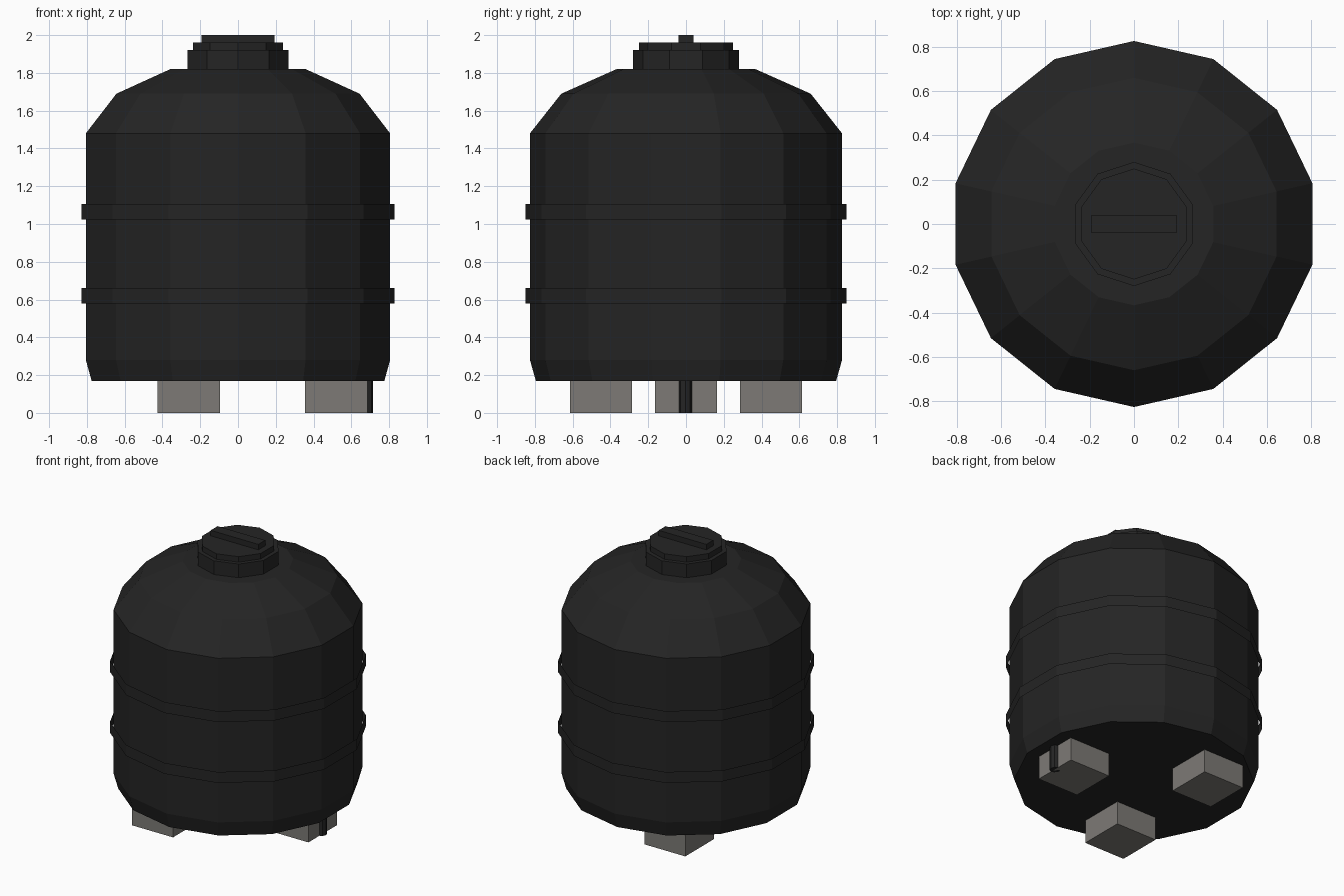
import bpy, math

cube = bpy.data.objects.get("Cube")
if cube:
    bpy.data.objects.remove(cube, do_unlink=True)


def material(name, colour):
    m = bpy.data.materials.new(name)
    m.use_nodes = True
    m.diffuse_color = (*colour, 1)
    bsdf = m.node_tree.nodes["Principled BSDF"]
    bsdf.inputs["Base Color"].default_value = (*colour, 1)
    bsdf.inputs["Roughness"].default_value = 0.8
    return m


BLACK = material("black plastic", (0.018, 0.018, 0.018))
CONCRETE = material("grey concrete", (0.205, 0.195, 0.18))


def make(name, verts, faces, mat):
    mesh = bpy.data.meshes.new(name)
    mesh.from_pydata(verts, [], faces)
    mesh.materials.append(mat)
    obj = bpy.data.objects.new(name, mesh)
    bpy.context.collection.objects.link(obj)
    return obj


def lathe(name, profile, sides, mat, centre=(0, 0), capped=True):
    """Spin (radius, height) points; one corner points along +y."""
    verts, faces = [], []
    for r, z in profile:
        for i in range(sides):
            a = math.pi / 2 + math.tau * i / sides
            verts.append((centre[0] + r * math.cos(a), centre[1] + r * math.sin(a), z))
    for k in range(len(profile) - 1):
        for i in range(sides):
            j = (i + 1) % sides
            low, high = k * sides, (k + 1) * sides
            faces.append((low + i, low + j, high + j, high + i))
    if capped:
        last = (len(profile) - 1) * sides
        faces.append(tuple(reversed(range(sides))))
        faces.append(tuple(range(last, last + sides)))
    return make(name, verts, faces, mat)


def box(name, centre, size, mat):
    verts = [tuple(c + s * d / 2 for c, s, d in zip(centre, size, (x, y, z)))
             for x in (-1, 1) for y in (-1, 1) for z in (-1, 1)]
    faces = [(0, 1, 3, 2), (4, 6, 7, 5), (0, 4, 5, 1),
             (2, 3, 7, 6), (0, 2, 6, 4), (1, 5, 7, 3)]
    return make(name, verts, faces, mat)


# Tank body with chamfered foot and stepped dome
lathe("tank_body", [(0.795, 0.17), (0.826, 0.28), (0.826, 1.48),
                    (0.66, 1.69), (0.367, 1.82)], 14, BLACK)

# Thin open hoops standing off the wall
for name, z in (("lower_hoop", 0.62), ("upper_hoop", 1.065)):
    lathe(name, [(0.85, z - 0.04), (0.85, z + 0.04)], 14, BLACK, capped=False)

# Lid in two tiers with a grip bar
lathe("lid_collar", [(0.28, 1.82), (0.28, 1.92)], 10, BLACK)
lathe("lid_top", [(0.25, 1.92), (0.25, 1.96)], 10, BLACK)
box("lid_grip", (0, 0, 1.98), (0.385, 0.08, 0.04), BLACK)

# Three support blocks spaced evenly around the base
for i, name in enumerate(("left_block", "back_block", "front_block")):
    a = math.tau * i / 3
    box(name, (0.52 * math.cos(a), 0.52 * math.sin(a), 0.085),
        (0.33, 0.33, 0.17), CONCRETE)

# Outlet pipe beside the left block
lathe("outlet_pipe", [(0.036, 0), (0.036, 0.18)], 8, BLACK, centre=(0.68, -0.003))
